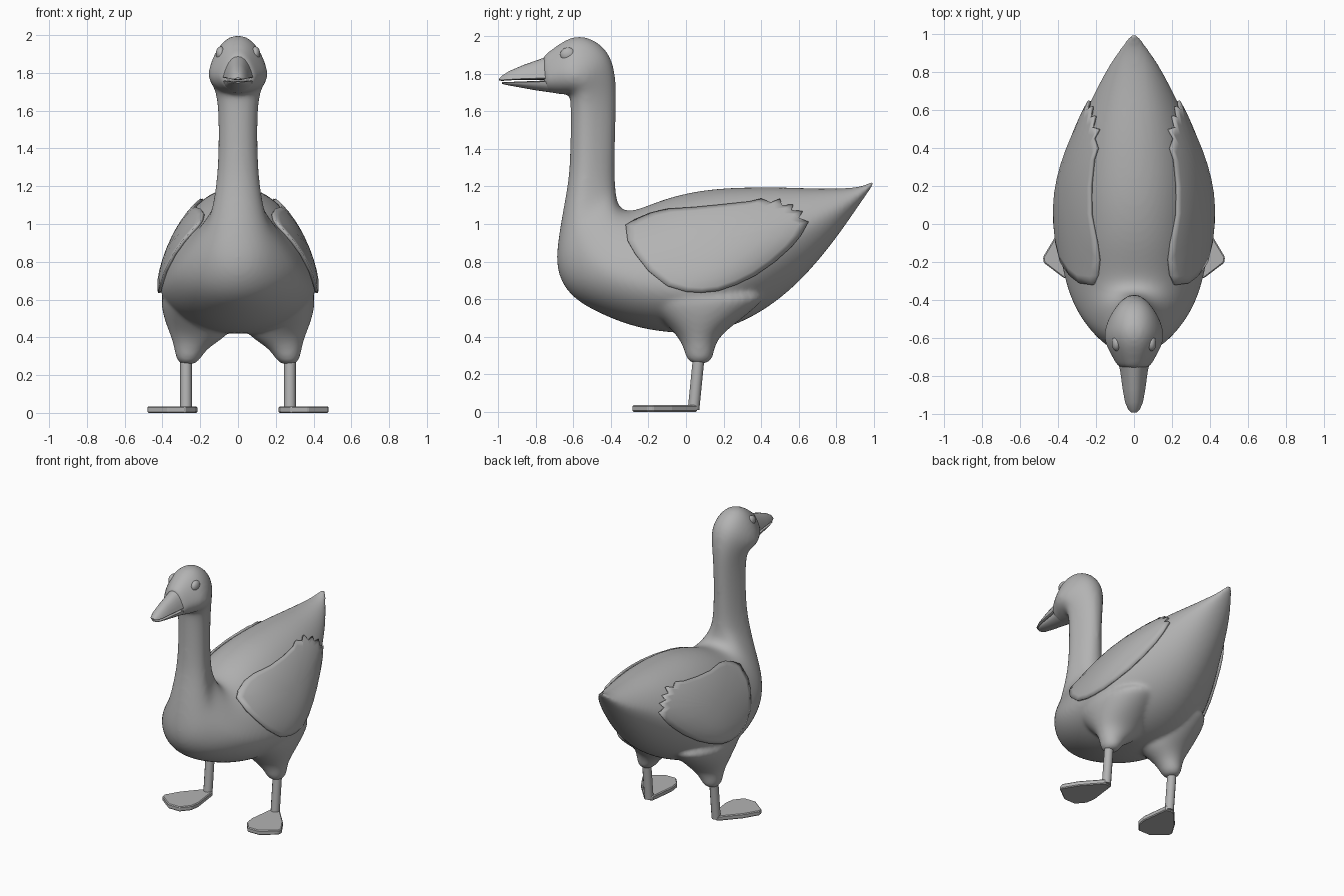
import bpy
import bmesh
import math
from mathutils import Vector
from mathutils.bvhtree import BVHTree

old_cube = bpy.data.objects.get("Cube")
if old_cube:
    bpy.data.objects.remove(old_cube, do_unlink=True)

grey = bpy.data.materials.new("plain grey")
grey.use_nodes = True
colour = (0.45, 0.45, 0.45, 1)
grey.diffuse_color = colour
grey.node_tree.nodes["Principled BSDF"].inputs["Base Color"].default_value = colour


def finish(bm, name, mirror=False):
    """Turn a bmesh into a named, coloured object, mirrored across x if asked."""
    bmesh.ops.recalc_face_normals(bm, faces=bm.faces)
    mesh = bpy.data.meshes.new(name)
    bm.to_mesh(mesh)
    bm.free()
    mesh.materials.append(grey)
    obj = bpy.data.objects.new(name, mesh)
    bpy.context.collection.objects.link(obj)
    if mirror:
        obj.modifiers.new("Mirror", "MIRROR").use_mirror_merge = False
    return obj


def smooth(obj, degrees=40):
    bpy.ops.object.select_all(action="DESELECT")
    obj.select_set(True)
    bpy.context.view_layer.objects.active = obj
    bpy.ops.object.shade_smooth_by_angle(angle=math.radians(degrees))


def bridge(bm, first, second):
    count = len(first)
    for i in range(count):
        j = (i + 1) % count
        bm.faces.new((first[i], first[j], second[j], second[i]))


def loft(bm, sections, centres=None, sides=24, peak=0.0):
    """Skin sections: upper (y, z), lower (y, z), half width, height of widest part."""
    rings = []
    centres = centres or [0] * len(sections)
    for centre, (top_y, top_z, low_y, low_z, width, middle) in zip(centres, sections):
        top, low = Vector((0, top_y, top_z)), Vector((0, low_y, low_z))
        ring = []
        for i in range(sides):
            angle = math.tau * i / sides
            rise = math.sin(angle)
            height = middle + rise * ((1 - middle) if rise > 0 else middle)
            # A peaked section leans its upper sides in like a roof
            lean = 1 - peak * abs(math.sin(2 * angle)) if rise > 0 else 1
            point = low.lerp(top, height)
            point.x = centre + width * math.cos(angle) * lean
            ring.append(bm.verts.new(point))
        rings.append(ring)
    for first, second in zip(rings, rings[1:]):
        bridge(bm, first, second)
    bm.faces.new(rings[0])
    bm.faces.new(rings[-1])


# Torso from tail to chest
torso = [
    (1.015, 1.245, 1.01, 1.225, 0.012, 0.5),
    (0.95, 1.2, 0.92, 1.1, 0.065, 0.55),
    (0.85, 1.19, 0.8, 0.92, 0.14, 0.6),
    (0.68, 1.19, 0.62, 0.7, 0.23, 0.6),
    (0.5, 1.2, 0.44, 0.55, 0.32, 0.5),
    (0.3, 1.2, 0.27, 0.46, 0.39, 0.4),
    (0.1, 1.19, 0.1, 0.41, 0.425, 0.33),
    (-0.1, 1.145, -0.12, 0.42, 0.405, 0.36),
    (-0.24, 1.085, -0.3, 0.455, 0.375, 0.4),
    (-0.32, 1.065, -0.48, 0.53, 0.33, 0.42),
    (-0.36, 1.1, -0.625, 0.615, 0.265, 0.45),
    (-0.37, 1.15, -0.695, 0.75, 0.2, 0.45),
]
# Neck rising into the head
neck_and_head = [
    (-0.375, 1.2, -0.685, 0.9, 0.15),
    (-0.378, 1.27, -0.65, 1.1, 0.122),
    (-0.378, 1.36, -0.62, 1.26, 0.108),
    (-0.375, 1.5, -0.615, 1.48, 0.103),
    (-0.37, 1.66, -0.615, 1.64, 0.108),
    (-0.372, 1.78, -0.62, 1.69, 0.128),
    (-0.395, 1.89, -0.635, 1.69, 0.152),
    (-0.46, 1.97, -0.65, 1.69, 0.16),
    (-0.56, 2.01, -0.67, 1.69, 0.155),
    (-0.64, 1.985, -0.7, 1.695, 0.128),
    (-0.71, 1.935, -0.73, 1.7, 0.105),
    (-0.755, 1.9, -0.75, 1.705, 0.085),
    (-0.76, 1.895, -0.755, 1.708, 0.08),
]
bm = bmesh.new()
loft(bm, torso + [section + (0.38,) for section in neck_and_head], peak=0.09)

# Thighs tapering out of the flanks: height, centre x, half width, front, back
thigh = [
    (0.66, 0.23, 0.185, -0.3, 0.48),
    (0.55, 0.22, 0.187, -0.2, 0.37),
    (0.46, 0.207, 0.172, -0.1, 0.25),
    (0.4, 0.207, 0.147, -0.045, 0.18),
    (0.34, 0.255, 0.082, -0.01, 0.15),
    (0.25, 0.268, 0.055, 0.005, 0.14),
]
for side in (-1, 1):
    loft(bm, [(back, z, front, z, width, 0.5) for z, x, width, front, back in thigh],
         [side * row[1] for row in thigh])

# Blend torso, neck, head and thighs into one skin
body = finish(bm, "body")
body.modifiers.new("Round", "SUBSURF").levels = 2
body.modifiers["Round"].render_levels = 2
blend = body.modifiers.new("Blend", "REMESH")
blend.mode = "VOXEL"
blend.voxel_size = 0.014
blend.use_smooth_shade = True
soften = body.modifiers.new("Soften", "SMOOTH")
soften.factor = 0.5
soften.iterations = 8

# Wings: thin feathered shells wrapped over the flanks
depsgraph = bpy.context.evaluated_depsgraph_get()
skin = BVHTree.FromObject(body, depsgraph)
outline = [
    (-0.32, 0.99), (-0.31, 0.91), (-0.27, 0.84), (-0.2, 0.75), (-0.1, 0.67),
    (0.0, 0.64), (0.08, 0.635), (0.17, 0.645), (0.27, 0.68), (0.37, 0.73),
    (0.47, 0.8), (0.56, 0.88), (0.61, 0.94), (0.65, 1.01), (0.6, 1.03),
    (0.62, 1.065), (0.56, 1.07), (0.57, 1.1), (0.51, 1.095), (0.5, 1.13),
    (0.45, 1.11), (0.4, 1.13), (0.34, 1.115), (0.2, 1.1), (0.05, 1.085),
    (-0.1, 1.075), (-0.19, 1.055), (-0.27, 1.02),
]
hub = Vector((0.14, 0.9))


def on_flank(point):
    hit = skin.ray_cast(Vector((1, point.x, point.y)), Vector((-1, 0, 0)))[0]
    x = hit.x if hit else 0.2
    return Vector((max(x, 0.17) + 0.012, point.x, point.y))


bm = bmesh.new()
rings = []
for scale in (1, 0.9, 0.75, 0.55, 0.35, 0.15):
    rings.append([bm.verts.new(on_flank(hub.lerp(Vector(p), scale))) for p in outline])
for outer, inner in zip(rings, rings[1:]):
    bridge(bm, outer, inner)
bm.faces.new(rings[-1])
wings = finish(bm, "wings", mirror=True)
thick = wings.modifiers.new("Thickness", "SOLIDIFY")
thick.thickness = 0.016
thick.offset = 0
smooth(wings)

# Beak halves, slightly parted
beaks = {
    "upper_beak": [
        (-0.72, 1.9, -0.72, 1.768, 0.085, 0.08),
        (-0.78, 1.877, -0.78, 1.768, 0.072, 0.08),
        (-0.87, 1.845, -0.87, 1.768, 0.06, 0.08),
        (-0.94, 1.815, -0.94, 1.765, 0.047, 0.1),
        (-0.98, 1.79, -0.98, 1.762, 0.03, 0.2),
        (-0.995, 1.775, -0.995, 1.765, 0.012, 0.5),
    ],
    "lower_beak": [
        (-0.7, 1.766, -0.7, 1.698, 0.085, 0.9),
        (-0.8, 1.762, -0.8, 1.712, 0.066, 0.9),
        (-0.9, 1.758, -0.9, 1.73, 0.052, 0.9),
        (-0.96, 1.756, -0.96, 1.741, 0.036, 0.8),
        (-0.98, 1.755, -0.98, 1.747, 0.014, 0.5),
    ],
}
for name, sections in beaks.items():
    bm = bmesh.new()
    loft(bm, sections, peak=0.12)
    smooth(finish(bm, name))

# Eyes
bm = bmesh.new()
bmesh.ops.create_uvsphere(bm, u_segments=20, v_segments=12, radius=0.042)
bmesh.ops.scale(bm, vec=(0.6, 1, 0.9), verts=bm.verts)
bmesh.ops.translate(bm, vec=(0.092, -0.628, 1.902), verts=bm.verts)
smooth(finish(bm, "eyes", mirror=True))

# Shanks
bm = bmesh.new()
loft(bm, [(0.09, z, 0.028, z, 0.031, 0.5) for z in (0.01, 0.32)], [0.275] * 2, sides=12)
for vert in bm.verts:
    vert.co.y += 0.1 * (vert.co.z - 0.2)
smooth(finish(bm, "shanks", mirror=True))

# Webbed feet, turned outward
foot = [(0.24, 0.05), (0.3, 0.06), (0.42, -0.075), (0.48, -0.175), (0.475, -0.205),
        (0.37, -0.285), (0.28, -0.285), (0.225, -0.22), (0.215, -0.15)]
bm = bmesh.new()
sole = bm.faces.new([bm.verts.new((x, y, 0)) for x, y in foot])
raised = bmesh.ops.extrude_face_region(bm, geom=[sole], use_keep_orig=True)["geom"]
upper = [item for item in raised if isinstance(item, bmesh.types.BMVert)]
bmesh.ops.translate(bm, vec=(0, 0, 0.035), verts=upper)
feet = finish(bm, "feet", mirror=True)
feet.modifiers.new("Bevel", "BEVEL").width = 0.006
